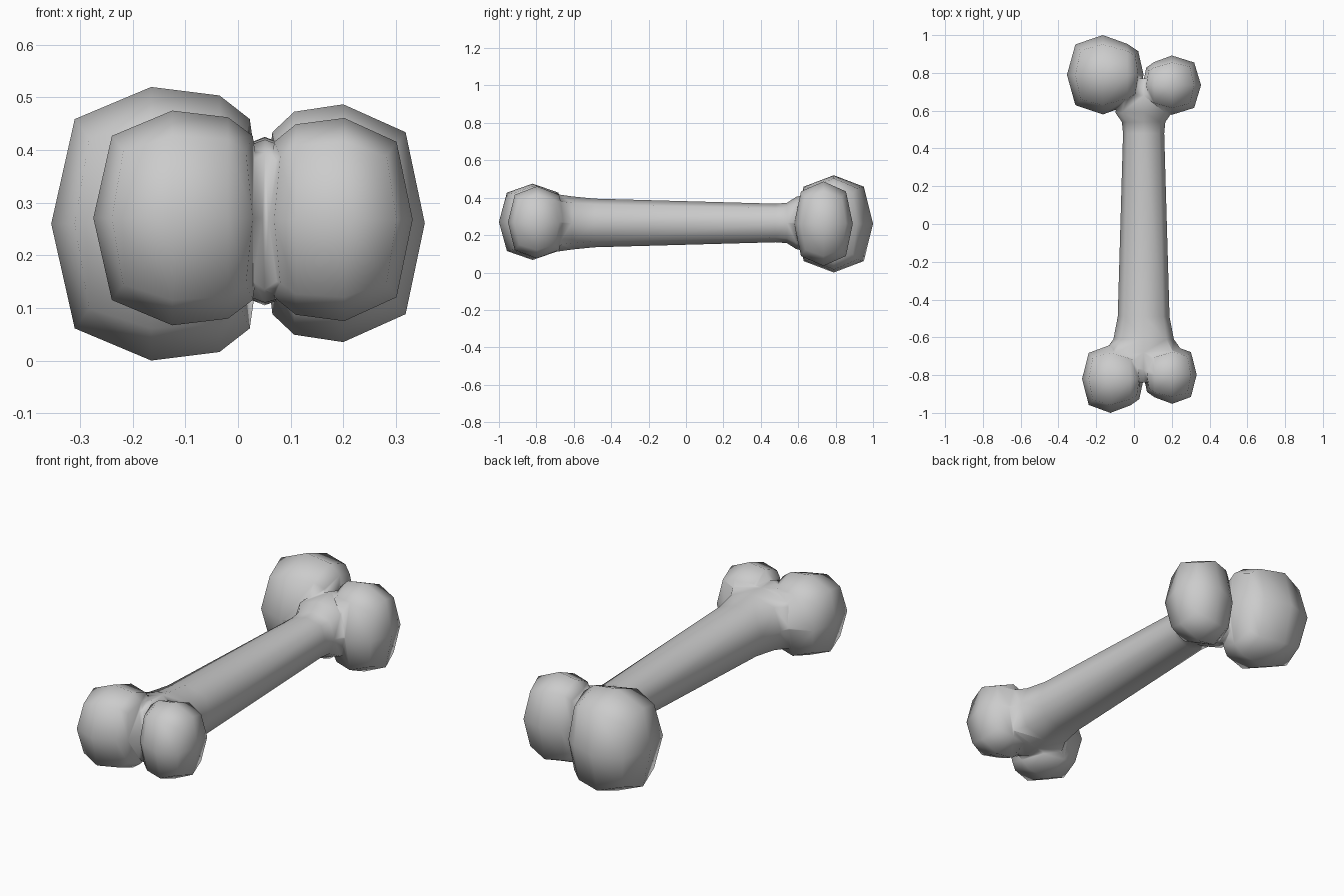
import bpy, bmesh
from mathutils import Vector

if "Cube" in bpy.data.objects:
    bpy.data.objects.remove(bpy.data.objects["Cube"])


def make_object(name, bm):
    bmesh.ops.recalc_face_normals(bm, faces=bm.faces)
    mesh = bpy.data.meshes.new(name)
    bm.to_mesh(mesh)
    bm.free()
    ob = bpy.data.objects.new(name, mesh)
    bpy.context.collection.objects.link(ob)
    return ob


def knob(name, centre, outer, inner, ry, rz, side):
    """Low-poly boxy ball, fuller and flatter on the seam side.
    outer/inner are the x radii away from/towards the seam."""
    bm = bmesh.new()
    bmesh.ops.create_cube(bm, size=2)
    bmesh.ops.subdivide_edges(bm, edges=bm.edges[:], cuts=1, use_grid_fill=True)
    roundness = {1: 1.0, 2: 0.765, 3: 0.62}
    for v in bm.verts:
        n = sum(abs(c) > 0.5 for c in v.co)
        inside = v.co.x * side < -0.5
        k = roundness[n]
        x, y, z = v.co * k
        if inside:
            x = v.co.x * {1: 0.88, 2: 0.765, 3: 0.7}[n]
            y *= 0.78
        v.co = (x, y, z)
    # Extra loop that swells the seam side
    cut = bmesh.ops.bisect_plane(bm, geom=bm.verts[:] + bm.edges[:] + bm.faces[:],
                                 plane_co=(-0.53 * side, 0, 0), plane_no=(1, 0, 0))
    for v in cut["geom_cut"]:
        if isinstance(v, bmesh.types.BMVert):
            v.co.y *= 1.08
            v.co.z *= 1.12
    for v in bm.verts:
        rx = outer if v.co.x * side > 0 else inner
        v.co = Vector(centre) + Vector((v.co.x * rx, v.co.y * ry, v.co.z * rz))
    return make_object(name, bm)


# Shaft: eight-sided rings along y, flaring into a web between the knobs
section = [(1, 0), (.76, .76), (0, 1), (-.76, .76),
           (-1, 0), (-.76, -.76), (0, -1), (.76, -.76)]
rings = [(-.84, .06, .13), (-.77, .13, .155), (-.68, .21, .152), (-.61, .16, .142),
         (-.49, .137, .13), (.48, .109, .103), (.54, .115, .108),
         (.59, .15, .14), (.68, .13, .16), (.77, .06, .135)]
bm = bmesh.new()
loops = [[bm.verts.new((.051 + a * rx, y, .265 + b * rz)) for a, b in section]
         for y, rx, rz in rings]
for p, q in zip(loops, loops[1:]):
    for i in range(8):
        j = (i + 1) % 8
        bm.faces.new((p[i], p[j], q[j], q[i]))
bm.faces.new(loops[0])
bm.faces.new(loops[-1])
bone = make_object("bone", bm)

# Two knobs at each end
knobs = [
    knob("back_left_knob", (-.165, .79, .26), .19, .245, .21, .26, -1),
    knob("back_right_knob", (.2, .735, .261), .155, .176, .157, .226, 1),
    knob("front_left_knob", (-.125, -.82, .271), .15, .2, .18, .204, -1),
    knob("front_right_knob", (.202, -.797, .268), .13, .174, .155, .193, 1),
]

# Fuse everything into one skin
bpy.context.view_layer.objects.active = bone
bone.select_set(True)
for k in knobs:
    mod = bone.modifiers.new("fuse", 'BOOLEAN')
    mod.operation = 'UNION'
    mod.solver = 'EXACT'
    mod.object = k
    bpy.ops.object.modifier_apply(modifier=mod.name)
    bpy.data.objects.remove(k, do_unlink=True)
bpy.ops.object.shade_smooth()
